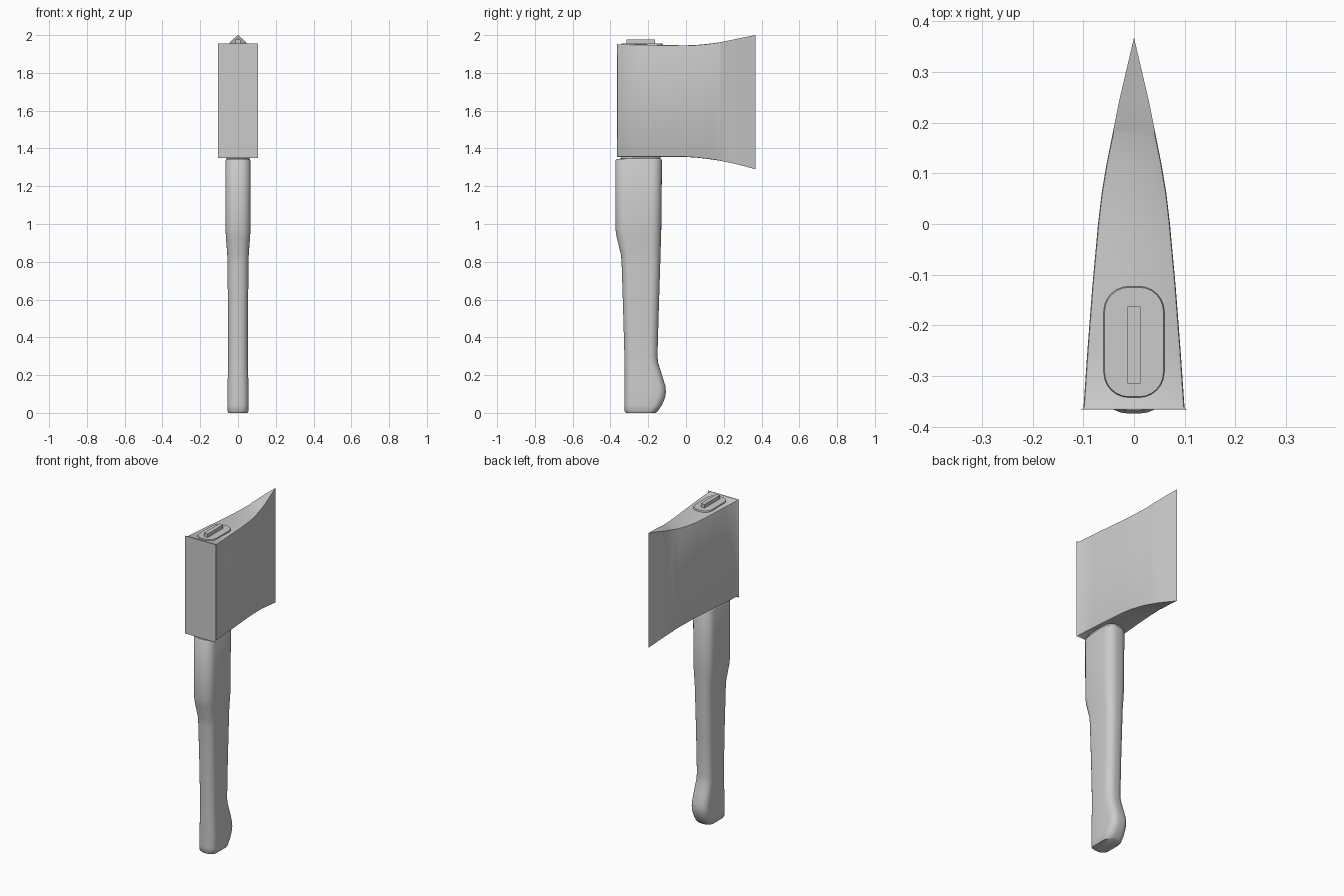
import bpy, bmesh, math

if "Cube" in bpy.data.objects:
    bpy.data.objects.remove(bpy.data.objects["Cube"])


def finish(name, bm, angle=35):
    bmesh.ops.recalc_face_normals(bm, faces=bm.faces)
    mesh = bpy.data.meshes.new(name)
    bm.to_mesh(mesh)
    bm.free()
    obj = bpy.data.objects.new(name, mesh)
    bpy.context.collection.objects.link(obj)
    bpy.ops.object.select_all(action='DESELECT')
    obj.select_set(True)
    bpy.context.view_layer.objects.active = obj
    bpy.ops.object.shade_smooth_by_angle(angle=math.radians(angle))
    return obj


def rounded_ring(bm, z, y0, y1, hw, radius, steps=6):
    """Rounded rectangle of verts at height z."""
    cy, hy = (y0 + y1) / 2, (y1 - y0) / 2
    ring = []
    for q, (sx, sy) in enumerate([(1, 1), (-1, 1), (-1, -1), (1, -1)]):
        for i in range(steps + 1):
            a = math.pi / 2 * (q + i / steps)
            ring.append(bm.verts.new((sx * (hw - radius) + radius * math.cos(a),
                                      cy + sy * (hy - radius) + radius * math.sin(a), z)))
    return ring


def loft(bm, rings):
    for a, b in zip(rings, rings[1:]):
        n = len(a)
        for i in range(n):
            j = (i + 1) % n
            bm.faces.new((a[i], a[j], b[j], b[i]))
    bm.faces.new(rings[0][::-1])
    bm.faces.new(rings[-1])


# Handle: z, back y, front y, half width, corner radius
sections = [
    (0.000, -0.318, -0.160, 0.050, 0.038),
    (0.008, -0.325, -0.150, 0.055, 0.042),
    (0.040, -0.326, -0.128, 0.056, 0.043),
    (0.080, -0.326, -0.111, 0.056, 0.043),
    (0.110, -0.326, -0.106, 0.056, 0.043),
    (0.145, -0.326, -0.110, 0.055, 0.043),
    (0.200, -0.326, -0.127, 0.054, 0.043),
    (0.265, -0.326, -0.147, 0.052, 0.043),
    (0.300, -0.326, -0.151, 0.052, 0.043),
    (0.550, -0.333, -0.144, 0.053, 0.044),
    (0.800, -0.341, -0.136, 0.056, 0.046),
    (0.840, -0.345, -0.135, 0.057, 0.047),
    (0.930, -0.367, -0.132, 0.064, 0.052),
    (0.970, -0.373, -0.131, 0.066, 0.053),
    (1.335, -0.374, -0.127, 0.066, 0.053),
    (1.344, -0.368, -0.131, 0.062, 0.050),
    (1.346, -0.345, -0.135, 0.060, 0.050),
    (1.950, -0.343, -0.123, 0.060, 0.050),
    (1.956, -0.341, -0.125, 0.058, 0.048),
]
bm = bmesh.new()
loft(bm, [rounded_ring(bm, *s) for s in sections])
finish("handle", bm, 40)

# Axe head: y, half width, bottom z, top z
stations = [
    (-0.366, 0.100, 1.355, 1.951),
    (-0.250, 0.092, 1.355, 1.950),
    (-0.120, 0.082, 1.356, 1.947),
    (0.000, 0.071, 1.355, 1.946),
    (0.060, 0.064, 1.351, 1.948),
    (0.120, 0.054, 1.344, 1.954),
    (0.180, 0.042, 1.335, 1.962),
    (0.240, 0.030, 1.323, 1.974),
    (0.300, 0.016, 1.308, 1.987),
    (0.368, 0.000, 1.290, 2.000),
]
bm = bmesh.new()
rings = []
for y, w, z0, z1 in stations[:-1]:
    rings.append([bm.verts.new(p) for p in
                  [(-w, y, z0), (w, y, z0), (w, y, z1), (-w, y, z1)]])
bm.faces.new(rings[0])
for a, b in zip(rings, rings[1:]):
    for i in range(4):
        j = (i + 1) % 4
        bm.faces.new((a[i], a[j], b[j], b[i]))
y, w, z0, z1 = stations[-1]
low, high = bm.verts.new((0, y, z0)), bm.verts.new((0, y, z1))
a, b, c, d = rings[-1]
for f in [(a, b, low), (c, d, high), (b, c, high, low), (d, a, low, high)]:
    bm.faces.new(f)
bm.normal_update()
# Soften the long rims and the poll, leaving the cutting edge sharp
rims = [e for e in bm.edges if max(v.co.y for v in e.verts) < 0.2
        and e.calc_face_angle() > math.radians(50)]
bmesh.ops.bevel(bm, geom=rims, offset=0.005, segments=2, profile=0.5, affect='EDGES')
finish("axe_head", bm, 35)

# Wedge driven into the handle's top
bm = bmesh.new()
bmesh.ops.create_cube(bm, size=1)
for v in bm.verts:
    v.co = (v.co.x * 0.026, v.co.y * 0.152 - 0.239, v.co.z * 0.05 + 1.953)
finish("wedge", bm, 30)
